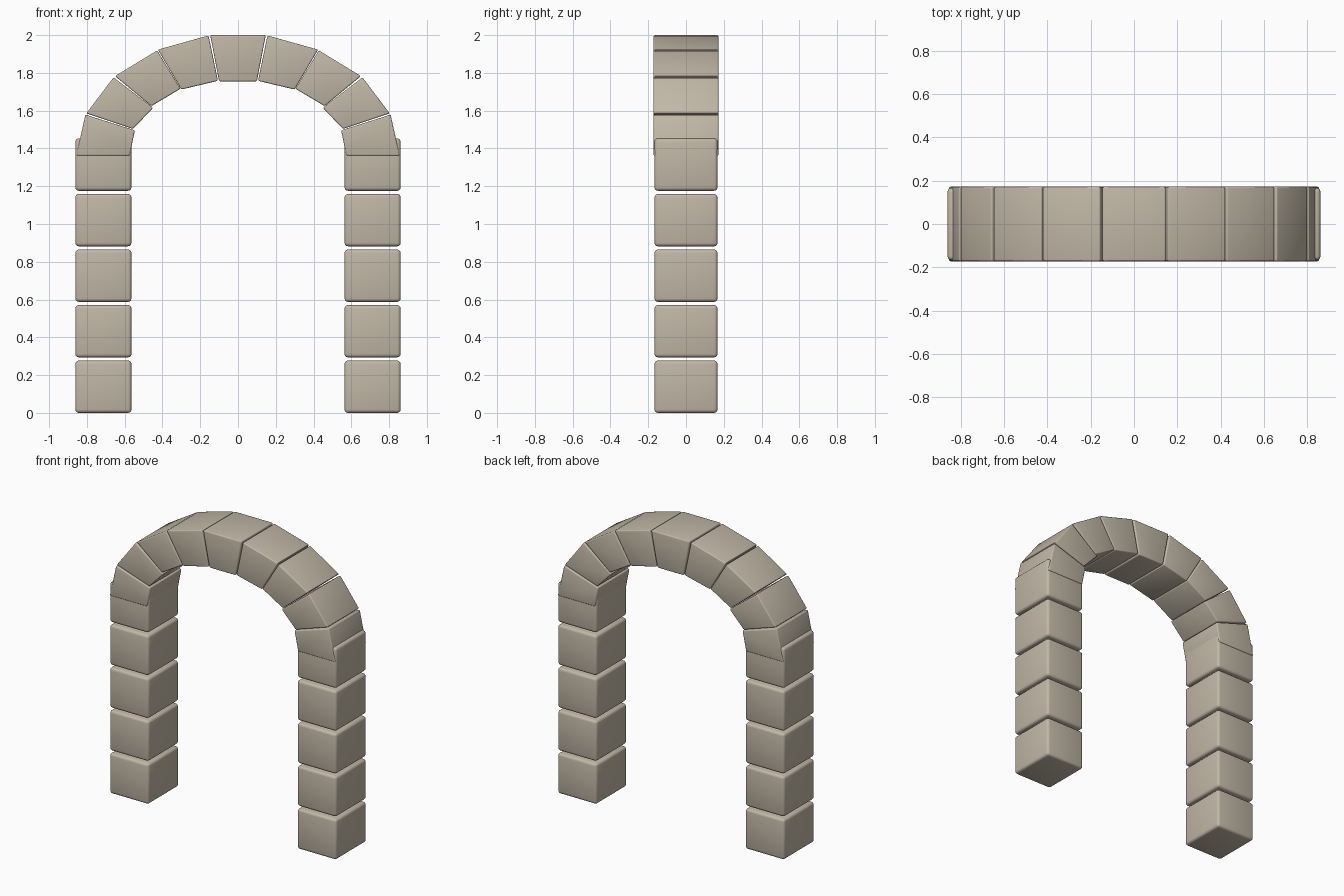
import bpy, bmesh

if "Cube" in bpy.data.objects:
    bpy.data.objects.remove(bpy.data.objects["Cube"])

# Warm grey stone
stone_mat = bpy.data.materials.new("stone")
stone_mat.diffuse_color = (0.53, 0.475, 0.38, 1.0)
stone_mat.use_nodes = True
stone_mat.node_tree.nodes["Principled BSDF"].inputs["Base Color"].default_value = stone_mat.diffuse_color


def stone(name, profile, half_depth, bevel, sign=1):
    """Extrude an x-z outline through y and round its edges."""
    bm = bmesh.new()
    front = [bm.verts.new((sign * x, -half_depth, z)) for x, z in profile]
    back = [bm.verts.new((sign * x, half_depth, z)) for x, z in profile]
    bm.faces.new(front)
    bm.faces.new(back[::-1])
    n = len(profile)
    for i in range(n):
        j = (i + 1) % n
        bm.faces.new((front[i], back[i], back[j], front[j]))
    bmesh.ops.recalc_face_normals(bm, faces=bm.faces)
    bmesh.ops.bevel(bm, geom=bm.edges[:], offset=bevel, segments=3,
                    profile=0.5, affect='EDGES', clamp_overlap=True)
    mesh = bpy.data.meshes.new(name)
    bm.to_mesh(mesh)
    bm.free()
    mesh.materials.append(stone_mat)
    obj = bpy.data.objects.new(name, mesh)
    bpy.context.collection.objects.link(obj)
    bpy.ops.object.select_all(action='DESELECT')
    obj.select_set(True)
    bpy.context.view_layer.objects.active = obj
    bpy.ops.object.shade_smooth_by_angle(angle=0.6)
    return obj


# Wedge stones of the right half of the arch, crown to springing
wedges = [
    [(0.156, 1.998), (0.424, 1.923), (0.300, 1.712), (0.106, 1.758)],
    [(0.428, 1.919), (0.651, 1.783), (0.459, 1.624), (0.304, 1.716)],
    [(0.659, 1.776), (0.803, 1.586), (0.556, 1.503), (0.449, 1.615)],
    [(0.808, 1.579), (0.856, 1.361), (0.574, 1.361), (0.546, 1.496)],
]

# Keystone
stone("keystone", [(-0.147, 2.0), (0.147, 2.0), (0.100, 1.755), (-0.100, 1.755)],
      0.172, 0.008)

for side, sign in (("right", 1), ("left", -1)):
    # Arch stones
    for i, outline in enumerate(wedges):
        stone(f"{side}_arch_stone_{i + 1}", outline, 0.172, 0.008, sign)
    # Pillar blocks
    for i in range(5):
        z0 = 0.294 * i
        z1 = z0 + 0.277
        stone(f"{side}_pillar_block_{i + 1}",
              [(0.564, z0), (0.861, z0), (0.861, z1), (0.564, z1)],
              0.167, 0.018, sign)
